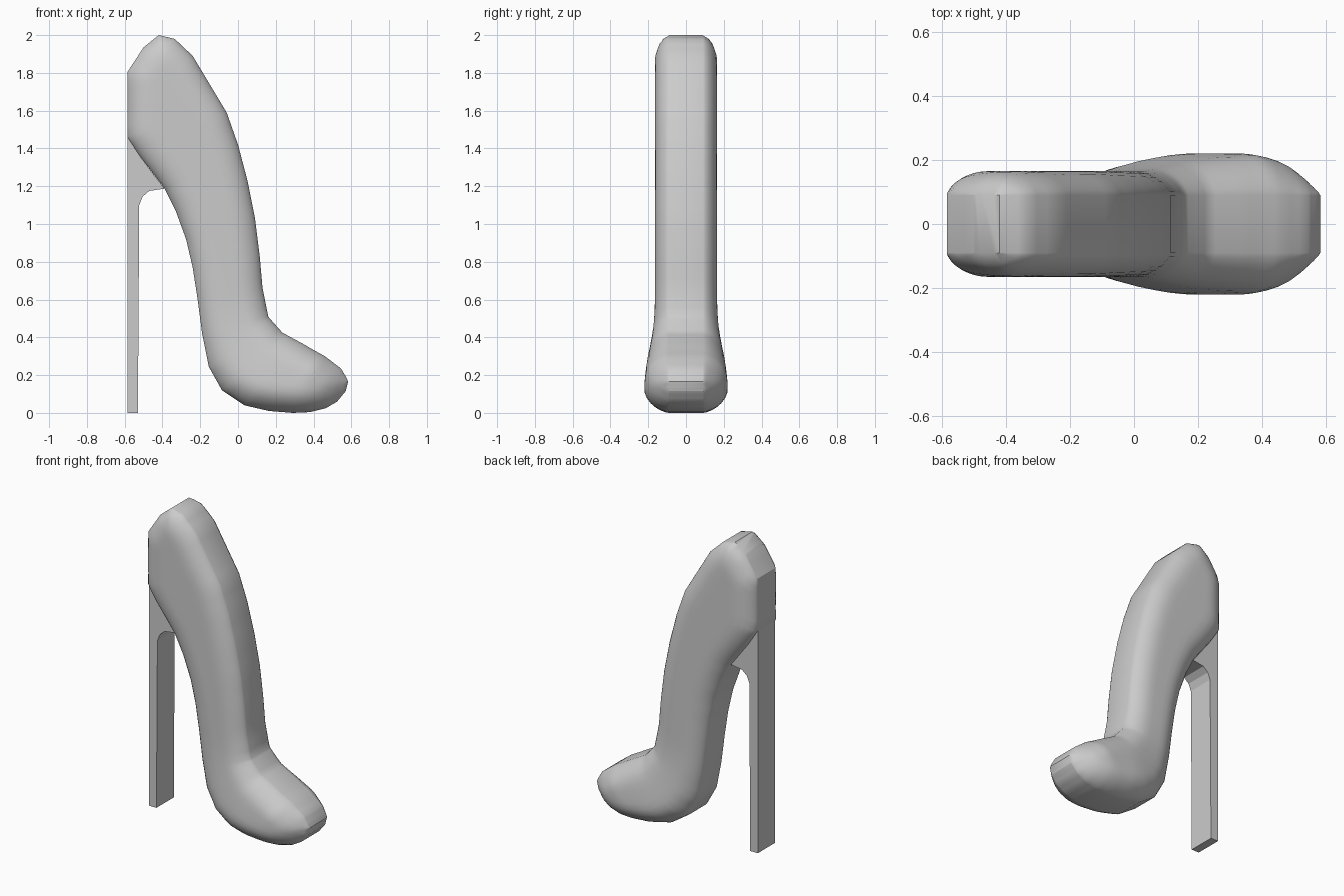
import bpy, bmesh, math
from mathutils import Vector

if "Cube" in bpy.data.objects:
    bpy.data.objects.remove(bpy.data.objects["Cube"])

RIM = 0.09  # half width of the flat band around the silhouette

# Paired silhouette points: (back x, back z, front x, front z), top to toe
PAIRS = [
    (-.50, 1.935, -.42, 2.0), (-.585, 1.805, -.335, 1.98), (-.585, 1.65, -.24, 1.89),
    (-.585, 1.46, -.15, 1.74), (-.52, 1.36, -.06, 1.59), (-.39, 1.19, 0, 1.42),
    (-.33, 1.07, .05, 1.23), (-.275, .92, .09, 1.03), (-.24, .77, .115, .83),
    (-.215, .61, .13, .66), (-.19, .42, .16, .51), (-.155, .245, .19, .475),
    (-.085, .12, .235, .425), (.035, .04, .29, .395), (.165, .01, .345, .365),
    (.29, 0, .40, .333), (.38, .004, .46, .30), (.465, .025, .545, .235),
    (.525, .06, .572, .19), (.57, .115, .583, .165)]
backs = [Vector(p[:2]) for p in PAIRS]
fronts = [Vector(p[2:]) for p in PAIRS]
outline = backs + fronts[::-1]


def edge_distance(p):
    best = 9
    for a, b in zip(outline, outline[1:] + outline[:1]):
        d = b - a
        t = max(0, min(1, (p - a).dot(d) / d.length_squared))
        best = min(best, (a + d * t - p).length)
    return best


def smooth(a, b, v):
    t = max(0, min(1, (v - a) / (b - a)))
    return t * t * (3 - 2 * t)


def half_width(p):
    # Pillow bulge, wider around the ball of the foot
    g = smooth(-.25, .2, p.x) * smooth(.6, .1, p.y)
    if p.x > .3:
        g = min(g, 1 - 1.5 * ((p.x - .3) / .28) ** 2)
    w = .165 + .057 * g
    t = min(1, edge_distance(p) / .13)
    return RIM + (w - RIM) * (1 - (1 - t) ** 2) ** .65


def finish(bm, name):
    bmesh.ops.recalc_face_normals(bm, faces=bm.faces)
    me = bpy.data.meshes.new(name)
    bm.to_mesh(me)
    bm.free()
    ob = bpy.data.objects.new(name, me)
    bpy.context.collection.objects.link(ob)
    return ob


# Shoe body: lofted rings, each with two bulged sides and a flat rim
SUB, N = 3, 16
bm = bmesh.new()
rings = []
for i in range((len(PAIRS) - 1) * SUB + 1):
    k = min(i // SUB, len(PAIRS) - 2)
    f = i / SUB - k
    a, b = backs[k].lerp(backs[k + 1], f), fronts[k].lerp(fronts[k + 1], f)
    pts = [a.lerp(b, .5 - .5 * math.cos(math.pi * j / N)) for j in range(N + 1)]
    left = [bm.verts.new((p.x, -half_width(p), p.y)) for p in pts]
    right = [bm.verts.new((v.co.x, -v.co.y, v.co.z)) for v in left]
    rings.append(left + right[::-1])
for r, s in zip(rings, rings[1:]):
    for j in range(len(r)):
        m = (j + 1) % len(r)
        bm.faces.new((r[j], r[m], s[m], s[j]))
bm.faces.new(rings[0])
bm.faces.new(rings[-1])
body = finish(bm, "shoe_body")
bpy.context.view_layer.objects.active = body
body.select_set(True)
bpy.ops.object.shade_smooth_by_angle(angle=math.radians(32))

# Heel: thin flat post with a curved bracket under the body
profile = [(-.585, 0), (-.53, 0), (-.523, 1.10), (-.505, 1.145), (-.47, 1.175),
           (-.39, 1.187), (-.52, 1.36), (-.585, 1.46)]
bm = bmesh.new()
face = bm.faces.new([bm.verts.new((x, -RIM, z)) for x, z in profile])
ext = bmesh.ops.extrude_face_region(bm, geom=[face])
bmesh.ops.translate(bm, vec=(0, 2 * RIM, 0),
                    verts=[g for g in ext["geom"] if isinstance(g, bmesh.types.BMVert)])
finish(bm, "heel")
